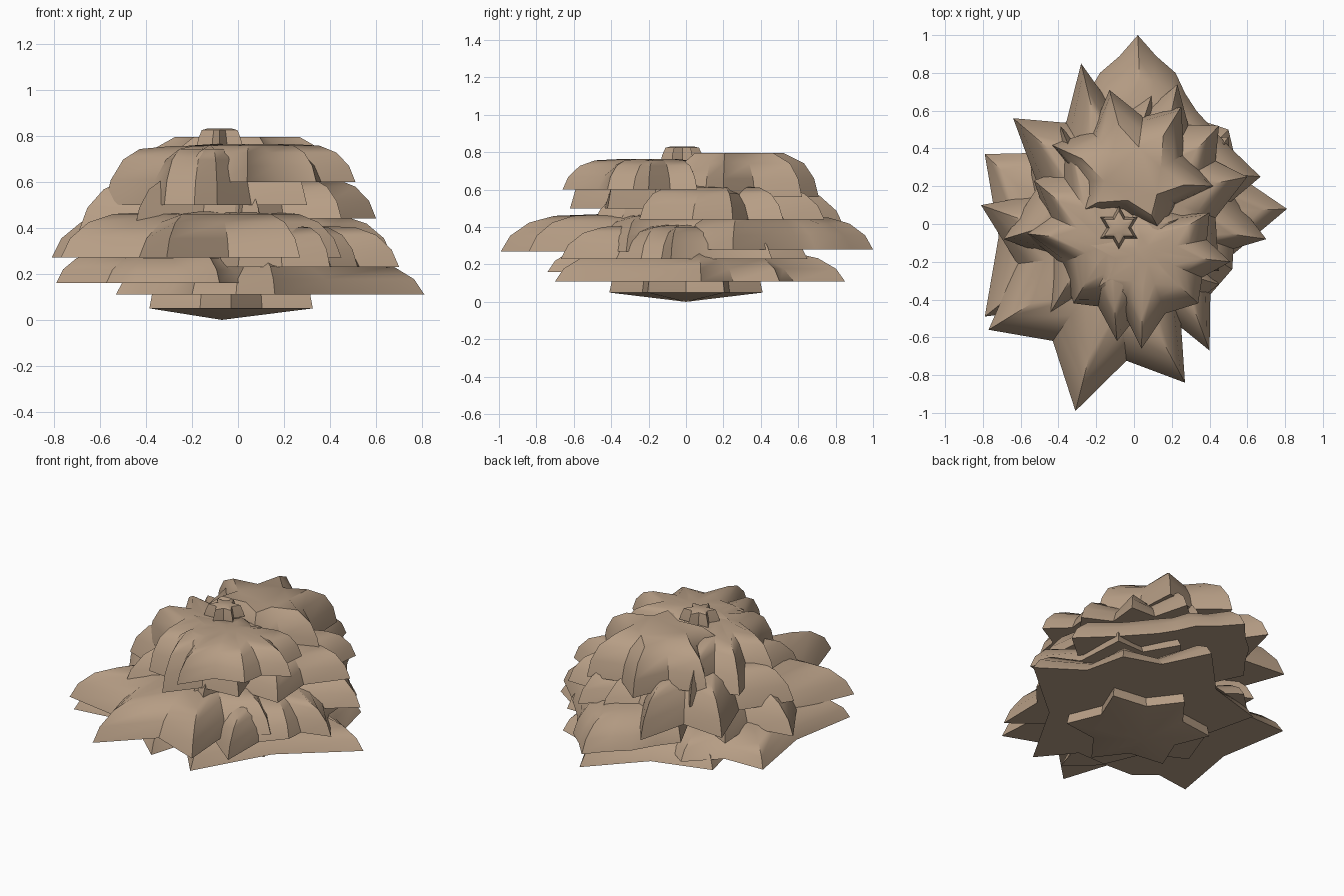
import bpy, bmesh, math
from mathutils import Vector

if "Cube" in bpy.data.objects:
    bpy.data.objects.remove(bpy.data.objects["Cube"])

stone = bpy.data.materials.new("tan_stone")
stone.diffuse_color = (0.47, 0.34, 0.235, 1)
stone.use_nodes = True
stone.node_tree.nodes["Principled BSDF"].inputs["Base Color"].default_value = stone.diffuse_color

# dome cross-section: (outline scale, height fraction)
DOME = [(1, 0), (0.94, 0.42), (0.82, 0.77), (0.66, 0.95), (0.35, 1)]


def star_outline(centre, tips, valley):
    """Tips sorted round the centre, with a drawn-in point between each pair."""
    c = Vector(centre)
    pts = sorted((Vector(t) - c for t in tips), key=lambda v: math.atan2(v.y, v.x))
    out = []
    for a, b in zip(pts, pts[1:] + pts[:1]):
        out += [a, (a + b) * 0.5 * valley]
    return out


def star_layer(name, centre, tips, z0, z1, valley=0.8, profile=DOME, apex=None, pull=1.7):
    outline = star_outline(centre, tips, valley)
    bm = bmesh.new()
    # valleys draw in faster than tips, which leaves ridged petals
    rings = [[bm.verts.new((centre[0] + p.x * s ** (1, pull)[i % 2],
                            centre[1] + p.y * s ** (1, pull)[i % 2],
                            z0 + (z1 - z0) * h))
              for i, p in enumerate(outline)] for s, h in profile]
    n = len(outline)
    for lo, hi in zip(rings, rings[1:]):
        for i in range(n):
            j = (i + 1) % n
            bm.faces.new((lo[i], lo[j], hi[j], hi[i]))
    bm.faces.new(rings[-1])
    # flat or pointed underside
    if apex:
        tip = bm.verts.new(apex)
        for i in range(n):
            bm.faces.new((rings[0][(i + 1) % n], rings[0][i], tip))
    else:
        bm.faces.new(rings[0][::-1])
    bmesh.ops.recalc_face_normals(bm, faces=bm.faces)
    mesh = bpy.data.meshes.new(name)
    bm.to_mesh(mesh)
    bm.free()
    mesh.materials.append(stone)
    ob = bpy.data.objects.new(name, mesh)
    bpy.context.collection.objects.link(ob)
    bpy.ops.object.select_all(action='DESELECT')
    ob.select_set(True)
    bpy.context.view_layer.objects.active = ob
    bpy.ops.object.shade_smooth_by_angle(angle=math.radians(40))


def ring(centre, r, n, phase):
    return [(centre[0] + r * math.cos(phase + k * math.tau / n),
             centre[1] + r * math.sin(phase + k * math.tau / n)) for k in range(n)]


# foot with a shallow pointed underside
foot = (-0.03, 0)
star_layer("foot", foot, ring(foot, 0.41, 6, math.pi / 2), 0.05, 0.2, 0.76,
           [(1, 0), (0.96, 0.5), (0.85, 1)], (-0.07, 0, 0), 1)

# lower skirt
star_layer("lower_skirt", (0.05, 0.05),
           [(0.81, 0.08), (0.5, 0.5), (0.14, 0.85), (-0.5, 0.45), (-0.53, -0.15),
            (-0.2, -0.5), (0.16, -0.7)], 0.11, 0.27, 0.84)
star_layer("left_skirt", (-0.3, -0.1),
           [(-0.79, 0.37), (-0.35, 0.55), (0.15, 0.4), (0.2, -0.3), (-0.08, -0.74),
            (-0.45, -0.56), (-0.79, -0.49)], 0.16, 0.3, 0.85)
star_layer("right_skirt", (0.15, 0),
           [(0.7, -0.08), (0.52, -0.24), (0.4, -0.67), (0, -0.55), (-0.3, -0.3),
            (-0.3, 0.3), (0.2, 0.65), (0.5, 0.46)], 0.23, 0.41, 0.82)

# middle petals
star_layer("front_petals", (-0.1, -0.15),
           [(-0.31, -0.99), (0.27, -0.84), (-0.81, 0.1), (-0.77, -0.56), (0.45, -0.32),
            (0.4, 0.2), (-0.1, 0.4), (-0.55, 0.4)], 0.27, 0.47, 0.75)
star_layer("back_petals", (0.05, 0.3),
           [(0.02, 1.0), (0.22, 0.8), (-0.18, 0.8), (0.33, 0.6), (0.67, 0.25), (-0.35, 0.55),
            (-0.1, 0), (0.4, 0)], 0.28, 0.46, 0.98, pull=1.2)
star_layer("left_petals", (-0.1, 0.1),
           [(-0.69, -0.08), (-0.64, 0.56), (-0.28, 0.85), (-0.45, -0.48), (0.1, -0.5),
            (0.3, 0.3), (0.1, 0.7)], 0.39, 0.62, 0.72)
star_layer("right_petals", (0.1, 0.15),
           [(0.6, 0.25), (0.45, 0.52), (0.23, 0.74), (-0.25, 0.6), (-0.4, 0.1),
            (0, -0.45), (0.45, -0.25)], 0.44, 0.62, 0.78)

# upper petals
star_layer("upper_left_petals", (-0.13, -0.1),
           [(-0.09, -0.62), (0.3, -0.42), (-0.32, -0.42), (-0.58, -0.05), (-0.53, 0.23),
            (-0.39, 0.52), (-0.1, 0.35), (0.3, 0.05)], 0.5, 0.755, 0.8)
star_layer("upper_right_petals", (0.05, -0.15),
           [(0.04, -0.66), (0.51, -0.2), (0.34, -0.42), (-0.22, -0.36), (-0.35, -0.1),
            (0, 0.1), (0.4, 0.06)], 0.6, 0.765, 0.83, pull=1.6)

# flat-topped crown and small finial
star_layer("crown", (0, 0.22),
           [(-0.44, 0.42), (-0.13, 0.71), (0.25, 0.62), (0.43, 0.2), (0.15, -0.06),
            (-0.31, 0.05)], 0.56, 0.795, 0.78,
           [(1, 0), (0.95, 0.42), (0.84, 0.77), (0.62, 1)], pull=1.3)
tip = (-0.08, -0.02)
star_layer("finial", tip, ring(tip, 0.115, 6, math.pi / 6), 0.755, 0.832, 0.65,
           [(1, 0), (0.93, 0.4), (0.78, 0.9), (0.5, 1)], pull=1)
